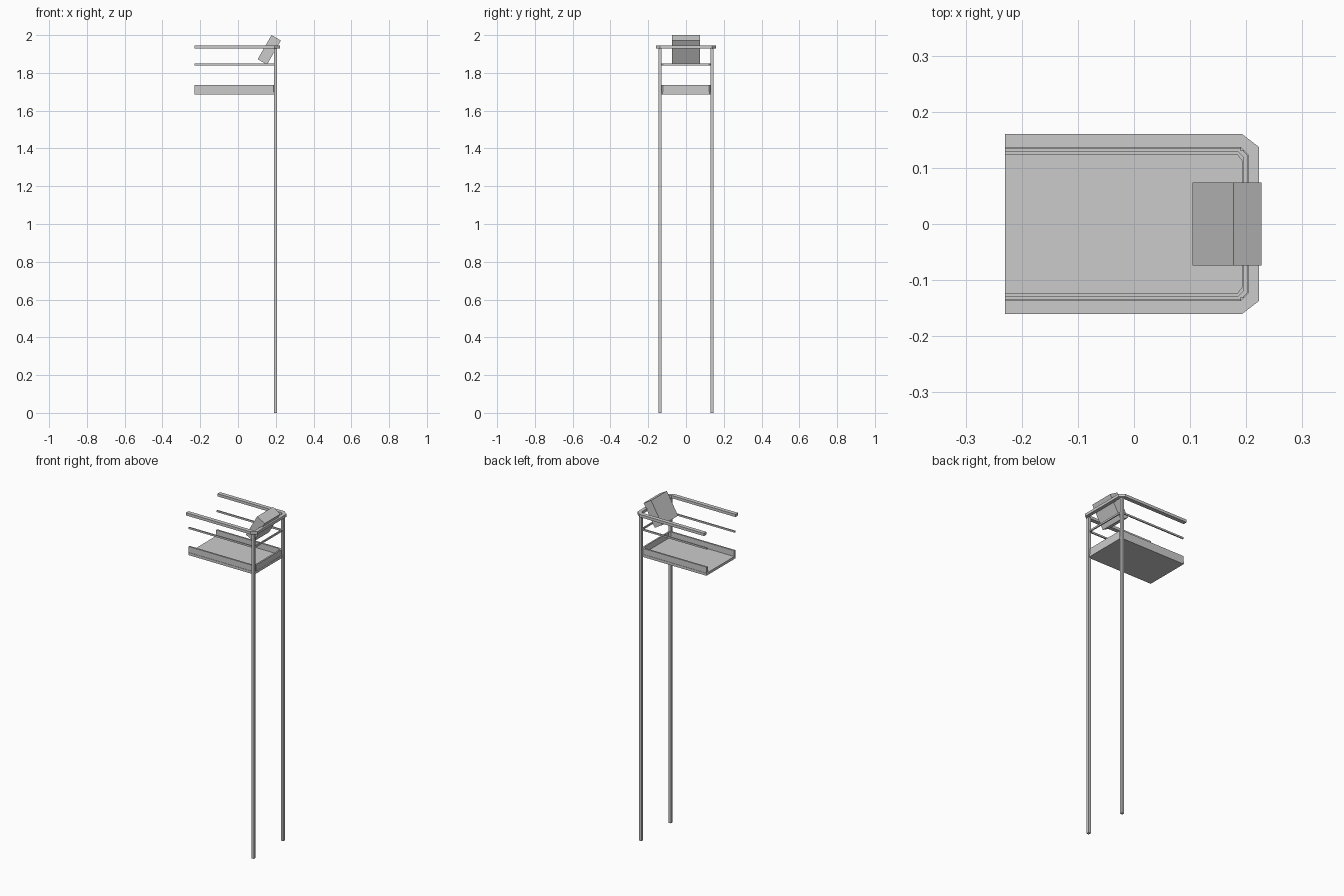
import bpy, bmesh, math

if "Cube" in bpy.data.objects:
    bpy.data.objects.remove(bpy.data.objects["Cube"])

X0 = -0.23  # open end of the platform


def prism(name, outline, z0, z1):
    """Extrude a plan outline between two heights."""
    bm = bmesh.new()
    face = bm.faces.new([bm.verts.new((x, y, z0)) for x, y in outline])
    top = bmesh.ops.extrude_face_region(bm, geom=[face])["geom"]
    for v in top:
        if isinstance(v, bmesh.types.BMVert):
            v.co.z = z1
    bmesh.ops.recalc_face_normals(bm, faces=bm.faces)
    mesh = bpy.data.meshes.new(name)
    bm.to_mesh(mesh)
    bm.free()
    obj = bpy.data.objects.new(name, mesh)
    bpy.context.collection.objects.link(obj)
    return obj


def u_path(x, y, cut_x, cut_y):
    """U-shaped path, open at X0, with clipped corners at the closed end."""
    half = [(X0, y), (x - cut_x, y), (x, y - cut_y)]
    return half + [(px, -py) for px, py in reversed(half)]


def u_bar(name, outer, inner, z0, z1):
    return prism(name, u_path(*outer) + u_path(*inner)[::-1], z0, z1)


def box(name, centre, size, tilt=0):
    bpy.ops.mesh.primitive_cube_add(size=1, location=centre, rotation=(0, tilt, 0))
    obj = bpy.context.object
    obj.name = name
    obj.scale = size
    return obj


# Floor and the surrounding bars
prism("floor", u_path(0.203, 0.136, 0.012, 0.012), 1.685, 1.70)
u_bar("toe_board", (0.202, 0.134, 0.013, 0.013), (0.193, 0.124, 0.009, 0.012), 1.70, 1.735)
u_bar("middle_rail", (0.202, 0.135, 0.012, 0.012), (0.195, 0.128, 0.009, 0.009), 1.84, 1.85)
u_bar("hand_rail", (0.223, 0.16, 0.030, 0.023), (0.203, 0.136, 0.012, 0.012), 1.93, 1.946)

# Two long support posts
for side, s in (("left", -1), ("right", 1)):
    box(side + "_post", (0.198, s * 0.138, 0.967), (0.016, 0.016, 1.934))

# Tilted control box on the hand rail
box("control_box", (0.1655, 0, 1.922), (0.057, 0.148, 0.147), math.radians(30))
